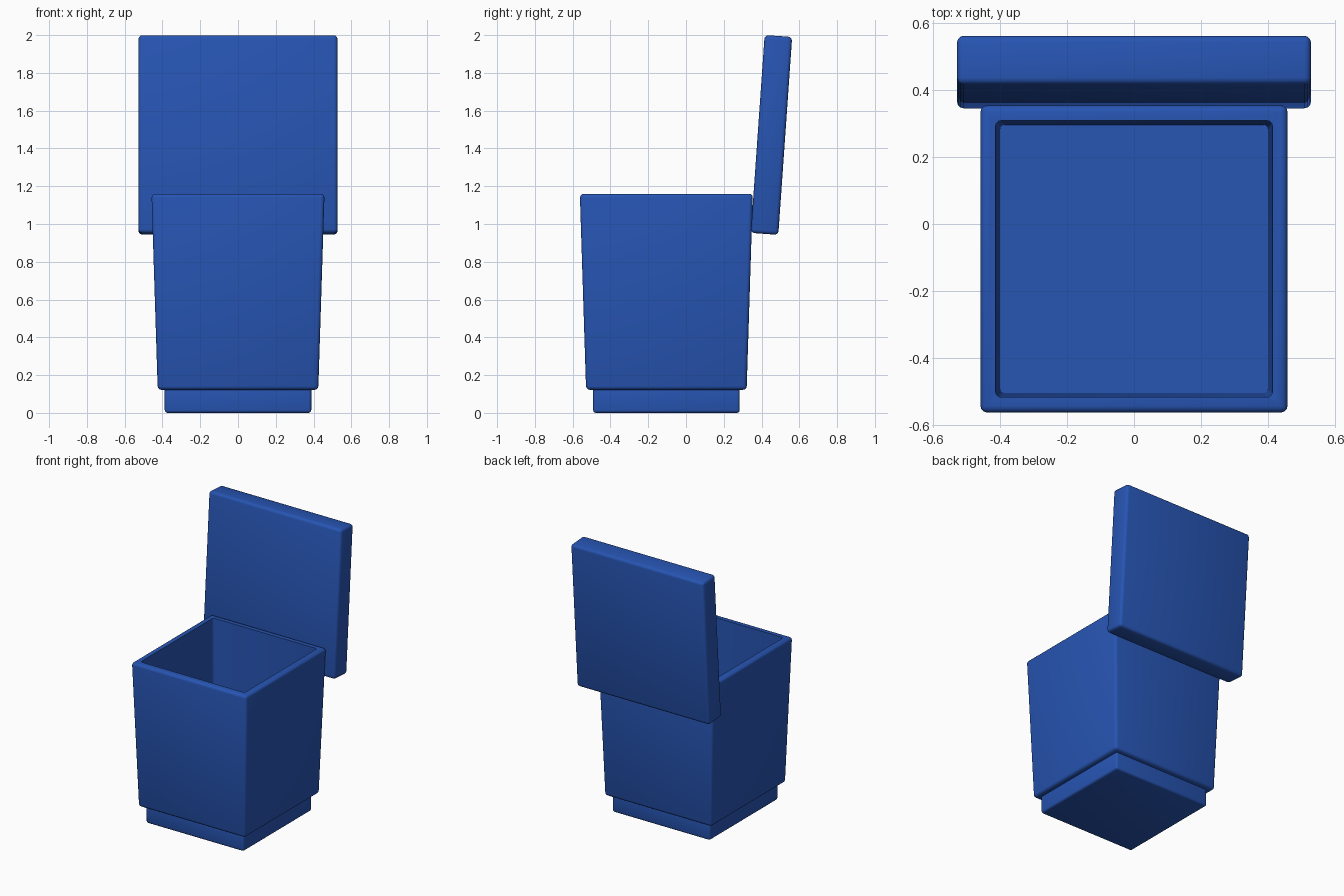
import bpy, bmesh, math
from mathutils import Matrix, Vector

if "Cube" in bpy.data.objects:
    bpy.data.objects.remove(bpy.data.objects["Cube"])

blue = bpy.data.materials.new("blue_plastic")
blue.diffuse_color = (0.02, 0.09, 0.45, 1)
blue.use_nodes = True
blue.node_tree.nodes["Principled BSDF"].inputs["Base Color"].default_value = blue.diffuse_color


def rounded_box(size_bottom, size_top, z0, z1, radius):
    """Box with a tapered profile and rounded edges, centred on x and y."""
    bm = bmesh.new()
    bmesh.ops.create_cube(bm, size=1)
    for v in bm.verts:
        top = v.co.z > 0
        sx, sy = size_top if top else size_bottom
        v.co = Vector((v.co.x * sx, v.co.y * sy, z1 if top else z0))
    bmesh.ops.bevel(bm, geom=bm.edges[:], offset=radius, segments=3,
                    profile=0.5, affect='EDGES')
    return bm


def finish(bm, name, location, tilt=0):
    bmesh.ops.recalc_face_normals(bm, faces=bm.faces)
    mesh = bpy.data.meshes.new(name)
    bm.to_mesh(mesh)
    bm.free()
    ob = bpy.data.objects.new(name, mesh)
    bpy.context.collection.objects.link(ob)
    ob.location = location
    ob.rotation_euler.x = tilt
    mesh.materials.append(blue)
    bpy.ops.object.select_all(action='DESELECT')
    ob.select_set(True)
    bpy.context.view_layer.objects.active = ob
    bpy.ops.object.shade_smooth_by_angle(angle=math.radians(35))
    return ob


CENTRE_Y = -0.104

# plinth under the bin
finish(rounded_box((0.776, 0.776), (0.776, 0.776), 0, 0.16, 0.015),
       "base", (0, CENTRE_Y, 0))

# tapered body
bm = rounded_box((0.85, 0.85), (0.916, 0.916), 0.122, 1.16, 0.02)

# open cavity: inset the top face and push it down, slightly tapered
top = max(bm.faces, key=lambda f: f.calc_center_median().z + f.calc_area())
bmesh.ops.inset_region(bm, faces=[top], thickness=0.037)
floor = bmesh.ops.extrude_discrete_faces(bm, faces=[top])["faces"][0]
for v in floor.verts:
    v.co = Vector((v.co.x * 0.97, v.co.y * 0.97, 0.2))
walls = [e for v in floor.verts for e in v.link_edges if e not in floor.edges[:]]
bmesh.ops.bevel(bm, geom=walls, offset=0.015, segments=3,
                profile=0.5, affect='EDGES')
finish(bm, "body", (0, CENTRE_Y, 0))

# lid standing open behind the body
finish(rounded_box((1.054, 0.146), (1.054, 0.146), -0.525, 0.525, 0.02),
       "lid", (0, 0.4525, 1.4715), math.radians(-4))
